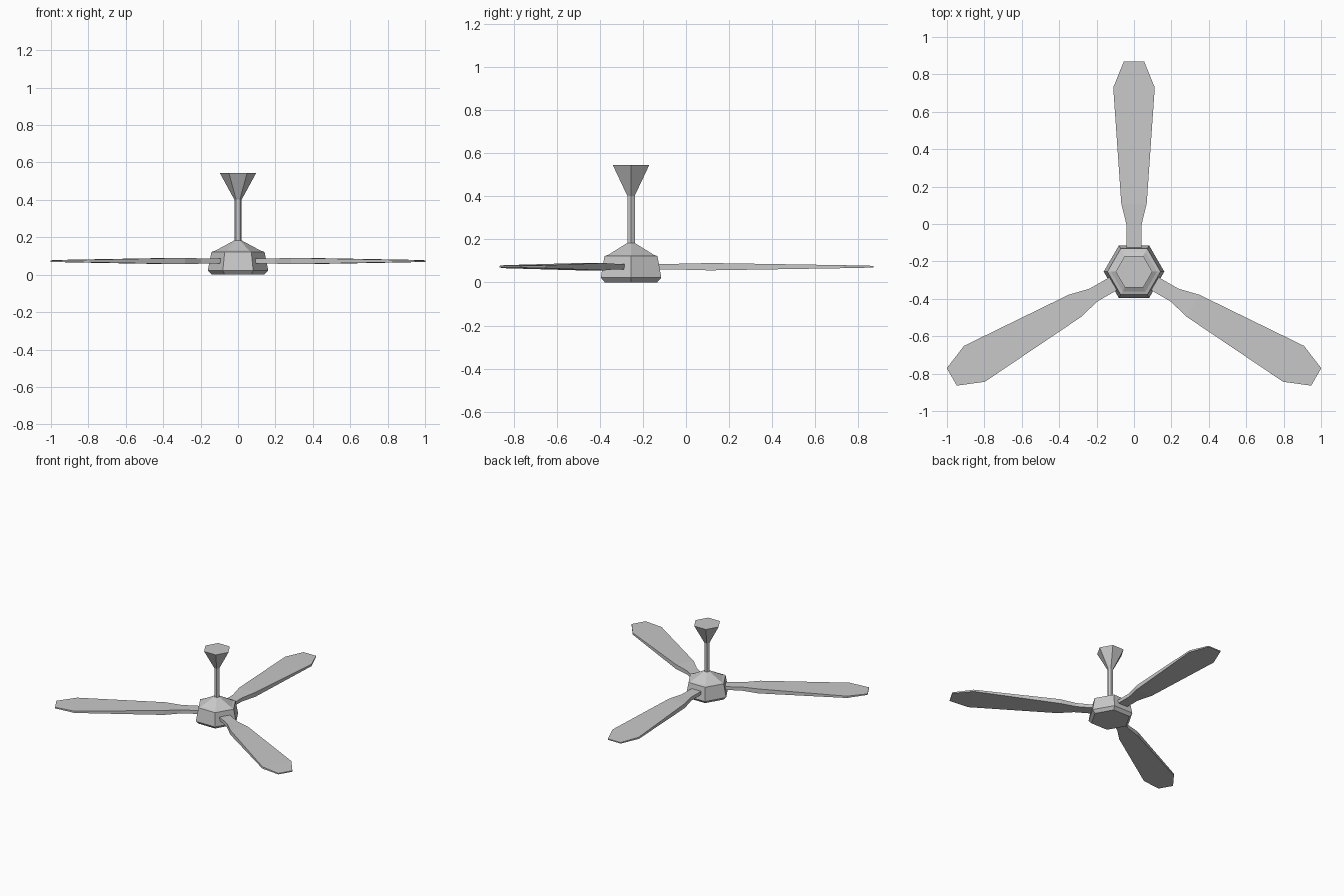
import bpy, bmesh, math
from mathutils import Vector, Matrix

if "Cube" in bpy.data.objects:
    bpy.data.objects.remove(bpy.data.objects["Cube"])

CENTRE = Vector((0, -0.255, 0))
SIDES = 6

grey = bpy.data.materials.new("light_grey")
grey.diffuse_color = (0.58, 0.58, 0.58, 1)
grey.use_nodes = True
grey.node_tree.nodes["Principled BSDF"].inputs["Base Color"].default_value = grey.diffuse_color


def make_object(name, bm):
    bmesh.ops.recalc_face_normals(bm, faces=bm.faces)
    mesh = bpy.data.meshes.new(name)
    bm.to_mesh(mesh)
    bm.free()
    mesh.materials.append(grey)
    obj = bpy.data.objects.new(name, mesh)
    obj.location = CENTRE
    bpy.context.collection.objects.link(obj)
    return obj


def loft(name, rings):
    """Skin matching rings of points and cap both ends."""
    bm = bmesh.new()
    loops = [[bm.verts.new(p) for p in ring] for ring in rings]
    n = len(rings[0])
    for a, b in zip(loops, loops[1:]):
        for i in range(n):
            j = (i + 1) % n
            bm.faces.new((a[i], a[j], b[j], b[i]))
    bm.faces.new(loops[0])
    bm.faces.new(loops[-1])
    return make_object(name, bm)


def hexagon(radius, z):
    return [(radius * math.cos(math.tau * i / SIDES),
             radius * math.sin(math.tau * i / SIDES), z) for i in range(SIDES)]


def turned(name, profile):
    return loft(name, [hexagon(r, z) for r, z in profile])


# Motor housing, down rod and ceiling canopy, all six-sided
turned("motor_housing", [(0.14, 0), (0.162, 0.022), (0.142, 0.122),
                         (0.122, 0.128), (0.022, 0.182)])
turned("down_rod", [(0.02, 0.17), (0.02, 0.42)])
turned("ceiling_canopy", [(0.02, 0.402), (0.098, 0.545)])

# Blades: distance from the centre, half width, half thickness
SECTIONS = [(0.10, 0.040, 0.012), (0.25, 0.040, 0.014), (0.365, 0.068, 0.017),
            (0.985, 0.111, 0.007), (1.125, 0.054, 0.004)]
for k in range(3):
    turn = Matrix.Rotation(math.tau * k / 3, 3, 'Z')
    rings = [[turn @ Vector((sx * w, r, 0.073 + sz * t))
              for sx, sz in ((-1, -1), (1, -1), (1, 1), (-1, 1))]
             for r, w, t in SECTIONS]
    loft(f"blade_{k + 1}", rings)
